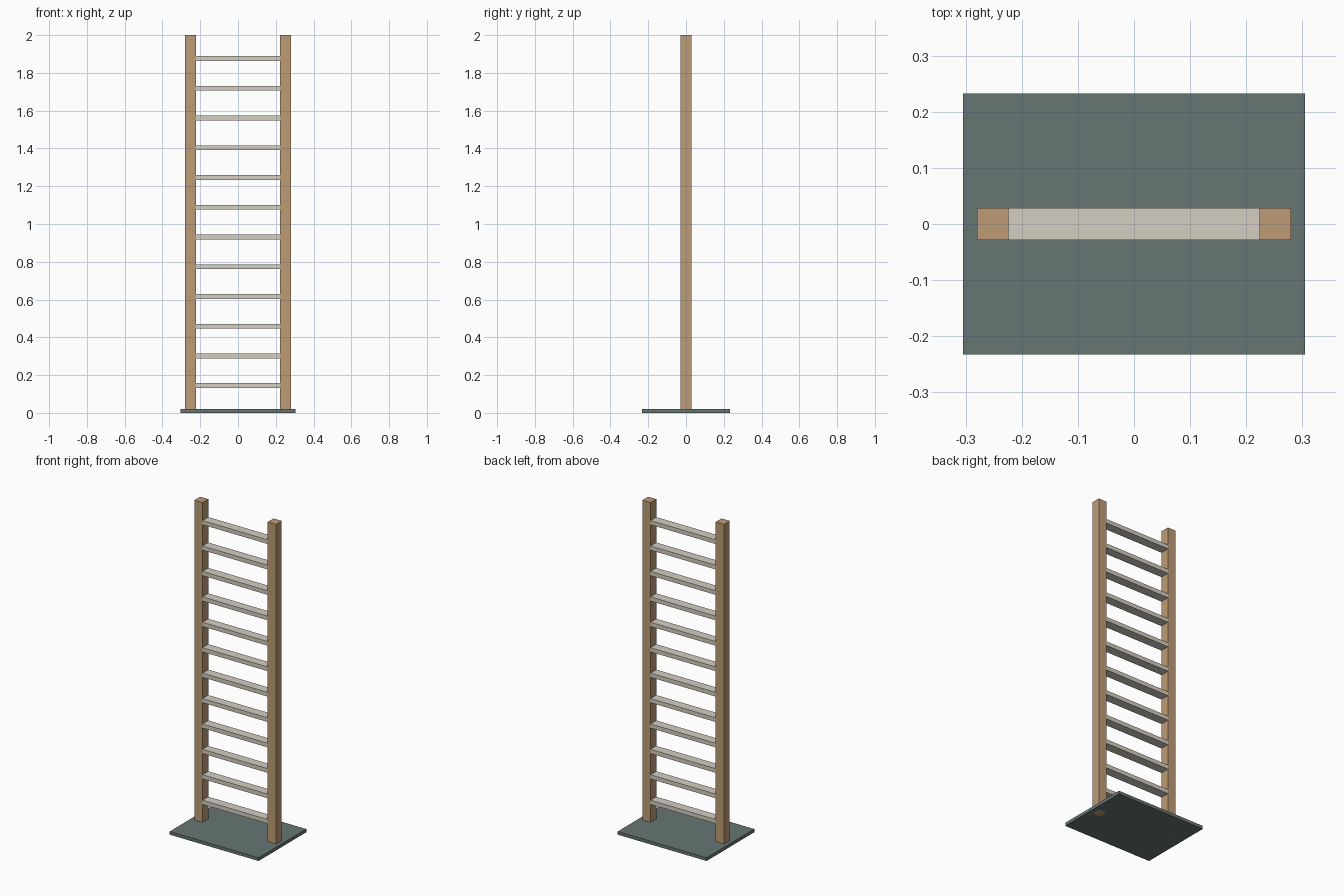
import bpy

if "Cube" in bpy.data.objects:
    bpy.data.objects.remove(bpy.data.objects["Cube"])

BASE_X, BASE_Y, BASE_Z = 0.609, 0.466, 0.02
POST_W = 0.0565          # square upright section
POST_X = 0.2515          # upright centre
RUNGS, FIRST_Z, LAST_Z, RUNG_T = 12, 0.144, 1.876, 0.026


def material(name, rgb):
    mat = bpy.data.materials.new(name)
    mat.diffuse_color = (*rgb, 1.0)
    mat.use_nodes = True
    mat.node_tree.nodes["Principled BSDF"].inputs["Base Color"].default_value = mat.diffuse_color
    return mat


def box(name, size, centre, mat):
    bpy.ops.mesh.primitive_cube_add(size=1, location=centre)
    obj = bpy.context.object
    obj.name = name
    obj.scale = size
    bpy.ops.object.transform_apply(location=False, rotation=False, scale=True)
    obj.data.materials.append(mat)
    return obj


wood = material("wood", (0.51, 0.33, 0.18))
pale = material("pale_wood", (0.66, 0.62, 0.54))
slate = material("slate", (0.135, 0.18, 0.175))

# Base plate
box("base_plate", (BASE_X, BASE_Y, BASE_Z), (0, 0, BASE_Z / 2), slate)

# Uprights, running through the plate to the ground
for side, sign in (("left", -1), ("right", 1)):
    box(f"{side}_upright", (POST_W, POST_W, 2.0), (sign * POST_X, 0, 1.0), wood)

# Evenly spaced rungs fitted between the uprights
length = 2 * POST_X - POST_W
step = (LAST_Z - FIRST_Z) / (RUNGS - 1)
for i in range(RUNGS):
    box(f"rung_{i + 1}", (length, POST_W, RUNG_T), (0, 0, FIRST_Z + i * step), pale)
